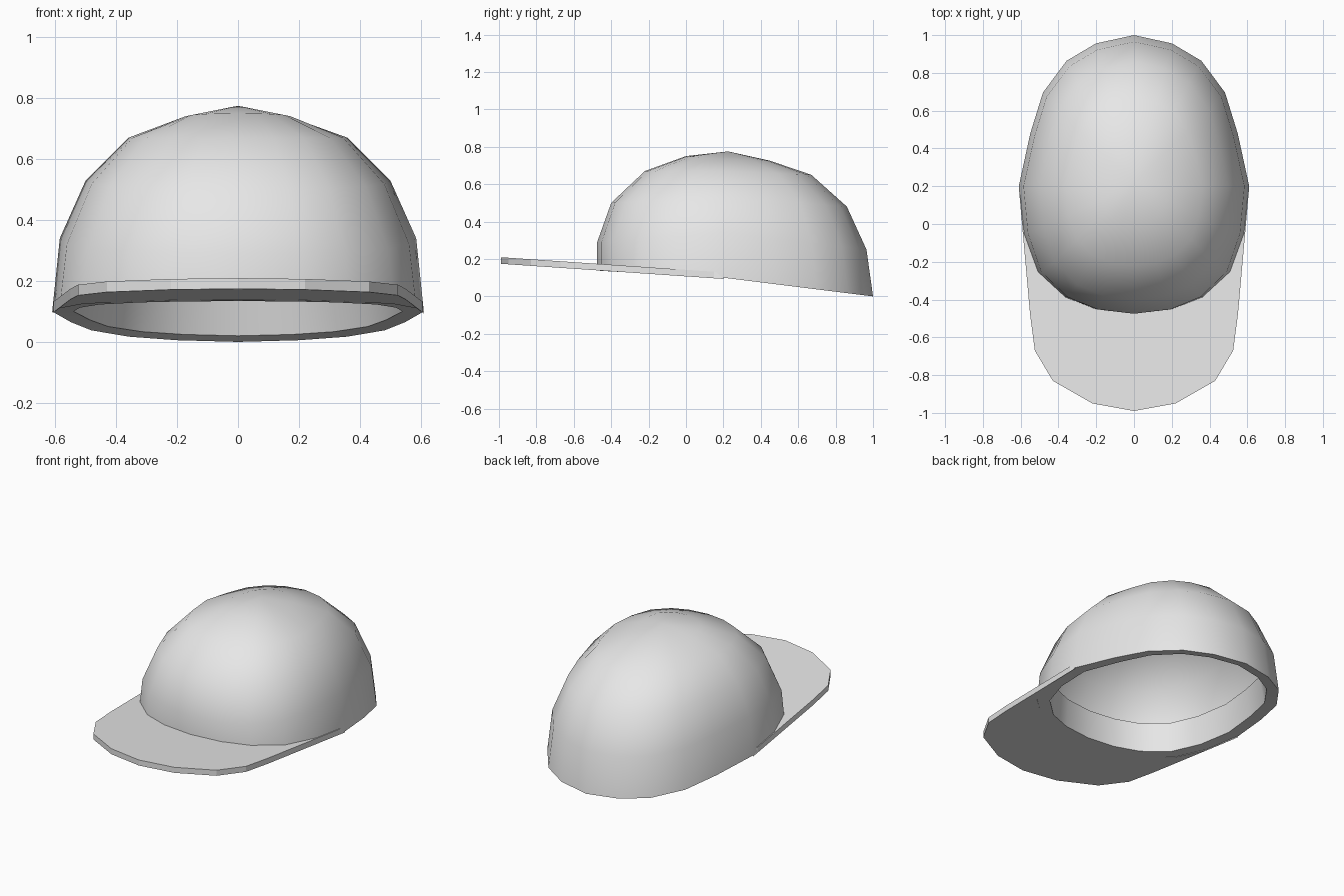
import bpy, bmesh

if "Cube" in bpy.data.objects:
    bpy.data.objects.remove(bpy.data.objects["Cube"])

grey = bpy.data.materials.new("plain grey cloth")
grey.diffuse_color = (0.8, 0.8, 0.8, 1)
grey.use_nodes = True
grey.node_tree.nodes["Principled BSDF"].inputs["Base Color"].default_value = grey.diffuse_color

YC = 0.2  # y of the widest point of the crown
# Unit head outline, right half from back to front: (width fraction, length fraction)
HALF = [(0, 1), (.33, .945), (.585, .83), (.79, .62), (.9, .35), (1, 0),
        (.96, -.37), (.84, -.67), (.6, -.87), (.33, -.965), (0, -1)]
OUTLINE = HALF + [(-x, s) for x, s in HALF[-2:0:-1]]


def ring(w, y_front, y_back, z_front, z_side, z_back):
    """Egg-shaped loop whose height varies from front to side to back."""
    pts = []
    for x, s in OUTLINE:
        reach = y_back - YC if s > 0 else YC - y_front
        z_end = z_back if s > 0 else z_front
        pts.append((x * w, YC + s * reach, z_side + (z_end - z_side) * abs(s)))
    return pts


def finish(bm, name):
    bmesh.ops.recalc_face_normals(bm, faces=bm.faces)
    mesh = bpy.data.meshes.new(name)
    bm.to_mesh(mesh)
    bm.free()
    mesh.materials.append(grey)
    obj = bpy.data.objects.new(name, mesh)
    bpy.context.collection.objects.link(obj)
    bpy.ops.object.select_all(action='DESELECT')
    obj.select_set(True)
    bpy.context.view_layer.objects.active = obj
    return obj


# Crown: inner sweatband, flat rim, then the dome up to its top point
base = ring(.61, -.475, 1.0, .138, .1, .0)
rings = [ring(.52, -.40, .89, .31, .28, .20),
         ring(.54, -.41, .93, .134, .1, .02),
         base,
         ring(.585, -.475, .965, .29, .34, .25),
         ring(.50, -.40, .86, .50, .53, .48),
         ring(.36, -.22, .67, .67, .67, .65),
         ring(.18, 0, .45, .75, .735, .725)]
bm = bmesh.new()
loops = [[bm.verts.new(p) for p in r] for r in rings]
n = len(OUTLINE)
for a, b in zip(loops, loops[1:]):
    for i in range(n):
        j = (i + 1) % n
        bm.faces.new((a[j], a[i], b[i], b[j]))
top = bm.verts.new((0, .225, .775))
for i in range(n):
    bm.faces.new((loops[-1][(i + 1) % n], loops[-1][i], top))
finish(bm, "crown")
bpy.ops.object.shade_smooth_by_angle(angle=0.75)

# Brim: flat tilted plate that wraps the front half of the crown
edge = [(.606, .15), (.55, -.48), (.525, -.67), (.43, -.83), (.22, -.95), (0, -.99)]
edge += [(-x, y) for x, y in edge[-2::-1]]
inner = [(x, y) for x, y, z in base[5:16]]
THICK = .035


def under(y):
    return .175 - .068 * (y + 1)


bm = bmesh.new()
sections = []
for (ex, ey), (ix, iy) in zip(edge, inner):
    tx, ty = ix * .97, YC + (iy - YC) * .97  # tucked just inside the crown
    sections.append([bm.verts.new(p) for p in (
        (ix, iy, under(iy)), (ex, ey, under(ey)),
        (ex, ey, under(ey) + THICK), (tx, ty, under(ty) + THICK))])
for a, b in zip(sections, sections[1:]):
    for i in range(4):
        j = (i + 1) % 4
        bm.faces.new((a[i], a[j], b[j], b[i]))
bm.faces.new(sections[0])
bm.faces.new(sections[-1][::-1])
finish(bm, "brim")
